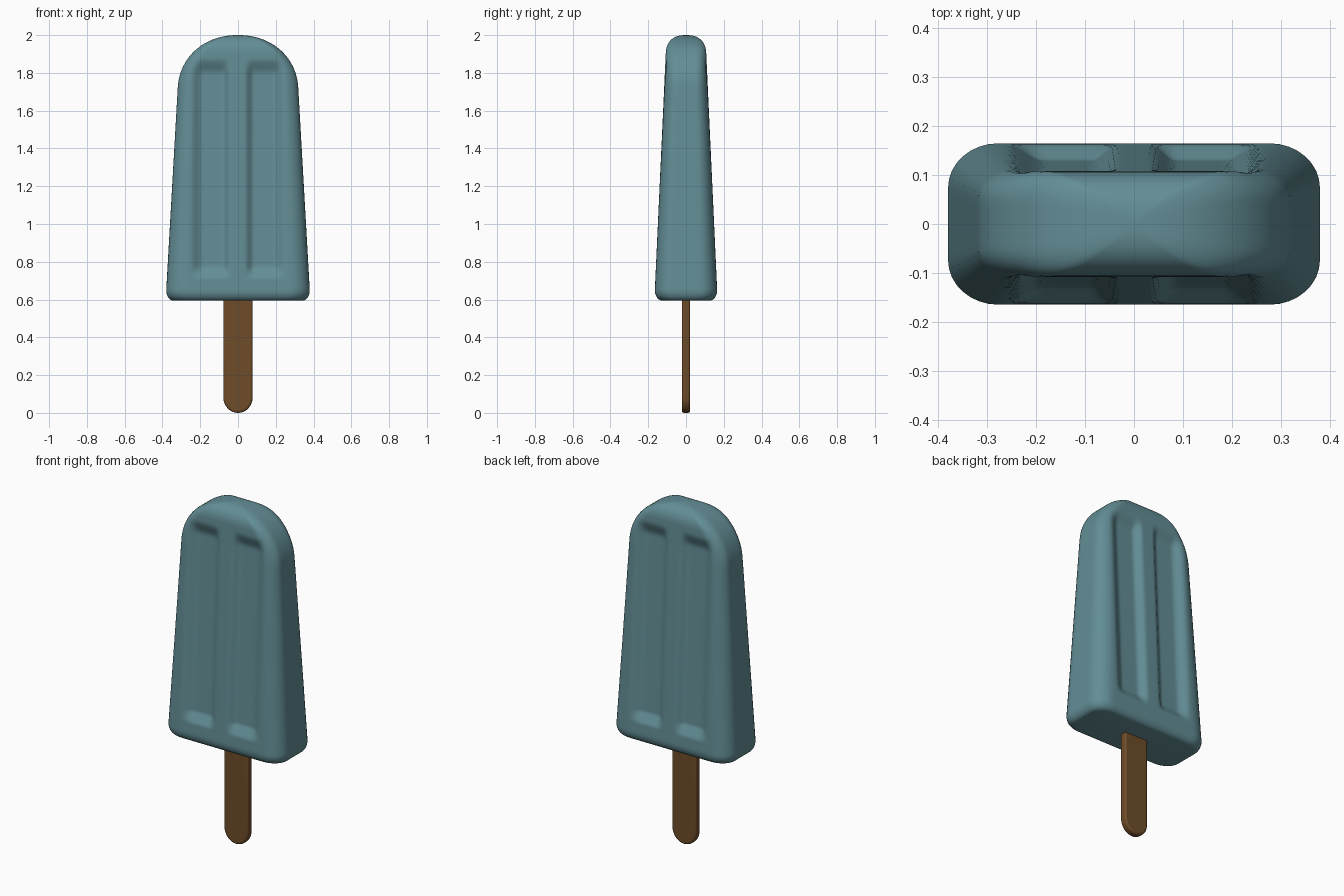
import bpy, bmesh
from math import sin, cos, pi, sqrt

old = bpy.data.objects.get("Cube")
if old:
    bpy.data.objects.remove(old, do_unlink=True)


def material(name, rgb):
    mat = bpy.data.materials.new(name)
    mat.use_nodes = True
    mat.diffuse_color = (*rgb, 1)
    mat.node_tree.nodes["Principled BSDF"].inputs["Base Color"].default_value = (*rgb, 1)
    return mat


def finish(bm, name, mat):
    bmesh.ops.recalc_face_normals(bm, faces=bm.faces)
    mesh = bpy.data.meshes.new(name)
    bm.to_mesh(mesh)
    bm.free()
    obj = bpy.data.objects.new(name, mesh)
    bpy.context.collection.objects.link(obj)
    mesh.materials.append(mat)
    bpy.ops.object.select_all(action='DESELECT')
    obj.select_set(True)
    bpy.context.view_layer.objects.active = obj
    return obj


def lerp(a, b, t):
    return a + (b - a) * t


def clamp(t):
    return max(0, min(1, t))


def ramp(t):
    t = clamp(t)
    return t * t * (3 - 2 * t)


def dome(z, start, power):
    """Shrink factor of a superellipse that closes at z = 2."""
    s = clamp((z - start) / (2 - start))
    return (1 - s ** power) ** (1 / power)


def groove(x, z):
    """Depth of the two long moulded grooves on each broad face."""
    across = min(ramp((abs(x) - 0.035) / 0.05), ramp((0.255 - abs(x)) / 0.07))
    along = min(clamp((z - 0.715) / 0.055), ramp((1.88 - z) / 0.09))
    return 0.03 * across * along


def section(z):
    """Rounded rectangle at height z, with the grooves pressed in."""
    t = (z - 0.65) / 1.3
    w = lerp(0.38, 0.306, t) * dome(z, 1.72, 2.15)
    d = lerp(0.165, 0.105, t) * dome(z, 1.9, 2.5)
    lip = clamp((0.655 - z) / 0.06)
    inset = 0.04 * (1 - sqrt(1 - lip ** 2))
    w, d = w - inset, d - inset
    rx, ry = 0.27 * w, 0.55 * d
    half = [(w, lerp(-(d - ry), d - ry, i / 6)) for i in range(6)]
    half += [(w - rx + rx * cos(i * pi / 16), d - ry + ry * sin(i * pi / 16)) for i in range(8)]
    half += [(lerp(w - rx, rx - w, i / 48), d) for i in range(48)]
    half += [(rx - w - rx * sin(i * pi / 16), d - ry + ry * cos(i * pi / 16)) for i in range(8)]
    ring = half + [(-x, -y) for x, y in half]
    return [(x, y - (1 if y > 0 else -1) * groove(x, z) if abs(y) > 0.6 * d else y, z)
            for x, y in ring]


# Ice body: stacked sections from the rounded lower lip to the domed top
heights = [0.655 - 0.06 * cos(i * pi / 16) for i in range(8)]
heights += [lerp(0.655, 0.8, i / 16) for i in range(16)]
heights += [lerp(0.8, 1.72, i / 16) for i in range(16)]
heights += [1.72 + 0.28 * sin(i * pi / 64) for i in range(32)]
bm = bmesh.new()
rings = [[bm.verts.new(p) for p in section(z)] for z in heights]
count = len(rings[0])
for low, high in zip(rings, rings[1:]):
    for i in range(count):
        j = (i + 1) % count
        bm.faces.new((low[i], low[j], high[j], high[i]))
bm.faces.new(rings[0])
tip = bm.verts.new((0, 0, 2))
for i in range(count):
    bm.faces.new((rings[-1][i], rings[-1][(i + 1) % count], tip))
finish(bm, "ice_body", material("teal ice", (0.125, 0.27, 0.305)))
bpy.ops.object.shade_smooth_by_angle(angle=pi / 4)

# Stick: a flat bar with a rounded lower end
bm = bmesh.new()
outline = [(0.077, 0.7), (-0.077, 0.7)]
outline += [(-0.077 * cos(i * pi / 16), 0.08 - 0.08 * sin(i * pi / 16)) for i in range(17)]
face = bm.faces.new([bm.verts.new((x, -0.022, z)) for x, z in outline])
extruded = bmesh.ops.extrude_face_region(bm, geom=[face])
bmesh.ops.translate(bm, vec=(0, 0.044, 0),
                    verts=[v for v in extruded["geom"] if isinstance(v, bmesh.types.BMVert)])
stick = finish(bm, "stick", material("brown wood", (0.155, 0.072, 0.022)))
bevel = stick.modifiers.new("soft edges", 'BEVEL')
bevel.width = 0.011
bevel.segments = 3
bevel.limit_method = 'ANGLE'
bevel.angle_limit = pi / 4
bpy.ops.object.shade_smooth_by_angle(angle=pi / 4)
